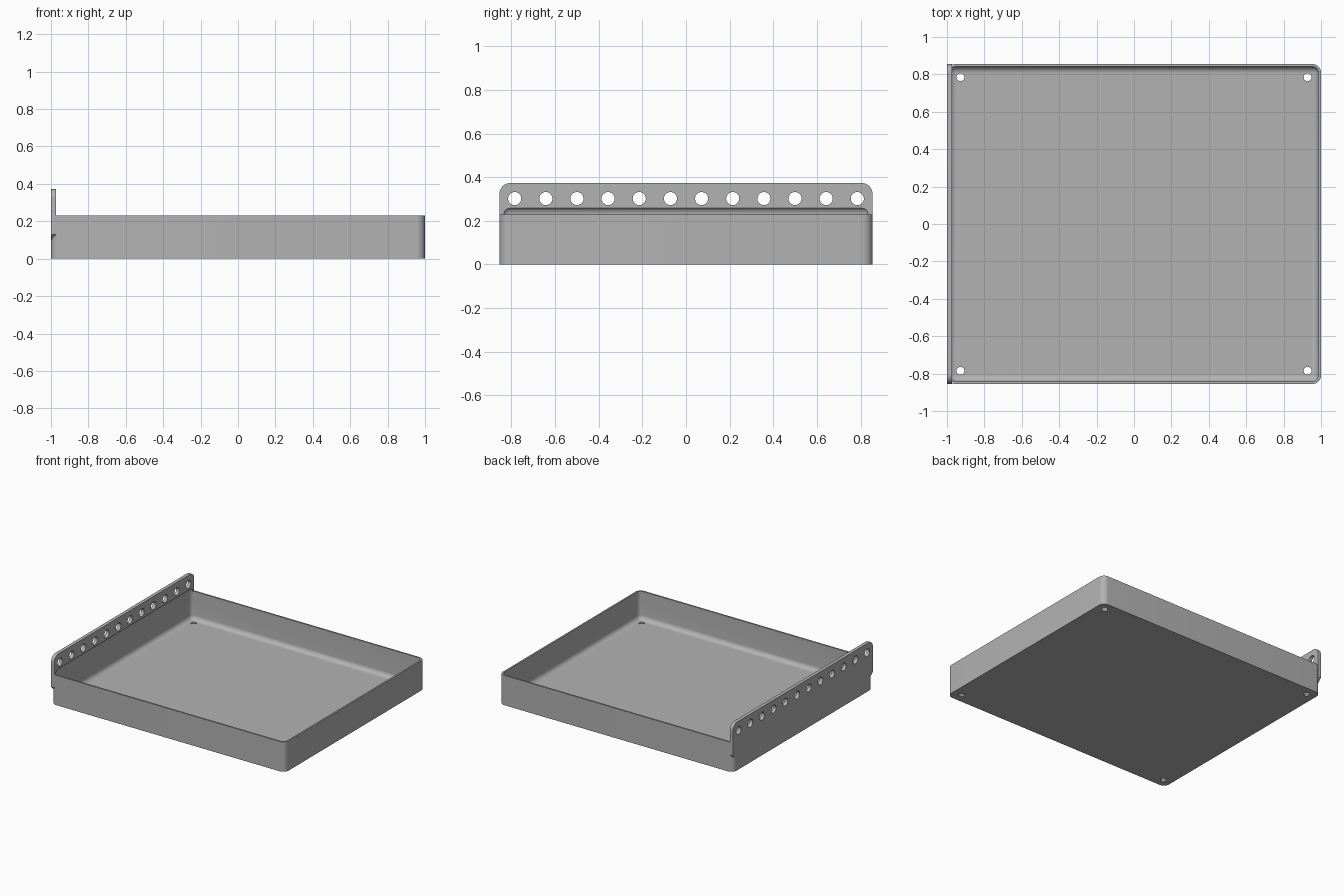
import bpy
import bmesh
from math import cos, sin, pi
from mathutils import Matrix

HX, HY = 1.0, 0.855        # half size of the tray
TRAY_H, PLATE_H = 0.23, 0.373
WALL, PLATE_T = 0.013, 0.027
CORNER, FILLET = 0.045, 0.035

cube = bpy.data.objects.get("Cube")
if cube:
    bpy.data.objects.remove(cube, do_unlink=True)

grey = bpy.data.materials.new("light grey")
grey.use_nodes = True
grey.diffuse_color = (0.45, 0.45, 0.45, 1)
grey.node_tree.nodes["Principled BSDF"].inputs["Base Color"].default_value = grey.diffuse_color


def finish(name, bm):
    bmesh.ops.recalc_face_normals(bm, faces=bm.faces[:])
    mesh = bpy.data.meshes.new(name)
    bm.to_mesh(mesh)
    bm.free()
    mesh.materials.append(grey)
    obj = bpy.data.objects.new(name, mesh)
    bpy.context.collection.objects.link(obj)
    return obj


def prism(name, outline, offset):
    bm = bmesh.new()
    face = bm.faces.new([bm.verts.new(p) for p in outline])
    ext = bmesh.ops.extrude_face_region(bm, geom=[face], use_keep_orig=True)["geom"]
    bmesh.ops.translate(bm, vec=offset, verts=[v for v in ext if isinstance(v, bmesh.types.BMVert)])
    return finish(name, bm)


def arc(cx, cy, r, start, steps=10):
    angles = [start + pi / 2 * i / steps for i in range(steps + 1)]
    return [(cx + r * cos(a), cy + r * sin(a)) for a in angles]


def combine(target, tool, operation):
    mod = target.modifiers.new(operation.lower(), "BOOLEAN")
    mod.operation, mod.object, mod.solver = operation, tool, "EXACT"
    bpy.context.view_layer.objects.active = target
    bpy.ops.object.modifier_apply(modifier=mod.name)
    bpy.data.objects.remove(tool, do_unlink=True)


# Tray block with rounded upright corners
corners = [(1, 1), (-1, 1), (-1, -1), (1, -1)]
outline = []
for i, (sx, sy) in enumerate(corners):
    outline += arc(sx * (HX - CORNER), sy * (HY - CORNER), CORNER, i * pi / 2)
tray = prism("tray", [(x, y, 0) for x, y in outline], (0, 0, TRAY_H))

# Mounting plate: rounded on top, chamfered where it overhangs the tray corners
chamfer_z = 0.13
side = [(HY - CORNER, chamfer_z - CORNER), (HY, chamfer_z)]
side += arc(HY - 0.05, PLATE_H - 0.05, 0.05, 0)
profile = side + [(-y, z) for y, z in reversed(side)]
plate = prism("mounting_plate", [(-HX, y, z) for y, z in profile], (PLATE_T, 0, 0))
combine(tray, plate, "UNION")

# Cavity with filleted edges, reaching a little way up into the plate
bm = bmesh.new()
low, high = WALL, TRAY_H + FILLET
scale = Matrix.Diagonal((2 * (HX - WALL), 2 * (HY - WALL), high - low, 1))
bmesh.ops.create_cube(bm, size=1, matrix=Matrix.Translation((0, 0, (low + high) / 2)) @ scale)
bmesh.ops.bevel(bm, geom=bm.edges[:], offset=FILLET, offset_type="OFFSET",
                segments=8, profile=0.5, affect="EDGES")
combine(tray, finish("cavity_cutter", bm), "DIFFERENCE")

# Floor holes and the row of plate holes
bm = bmesh.new()


def hole(r, matrix):
    bmesh.ops.create_cone(bm, cap_ends=True, segments=32, radius1=r, radius2=r, depth=0.1, matrix=matrix)


for sx, sy in corners:
    hole(0.021, Matrix.Translation((sx * 0.928, sy * 0.785, 0)))
for i in range(12):
    y = 0.785 * (2 * i / 11 - 1)
    hole(0.03, Matrix.Translation((-HX, y, 0.302)) @ Matrix.Rotation(pi / 2, 4, "Y"))
combine(tray, finish("hole_cutter", bm), "DIFFERENCE")

# Smooth the fillets, keep the rims sharp
bpy.ops.object.select_all(action="DESELECT")
tray.select_set(True)
bpy.context.view_layer.objects.active = tray
bpy.ops.object.shade_smooth_by_angle(angle=pi / 6)
